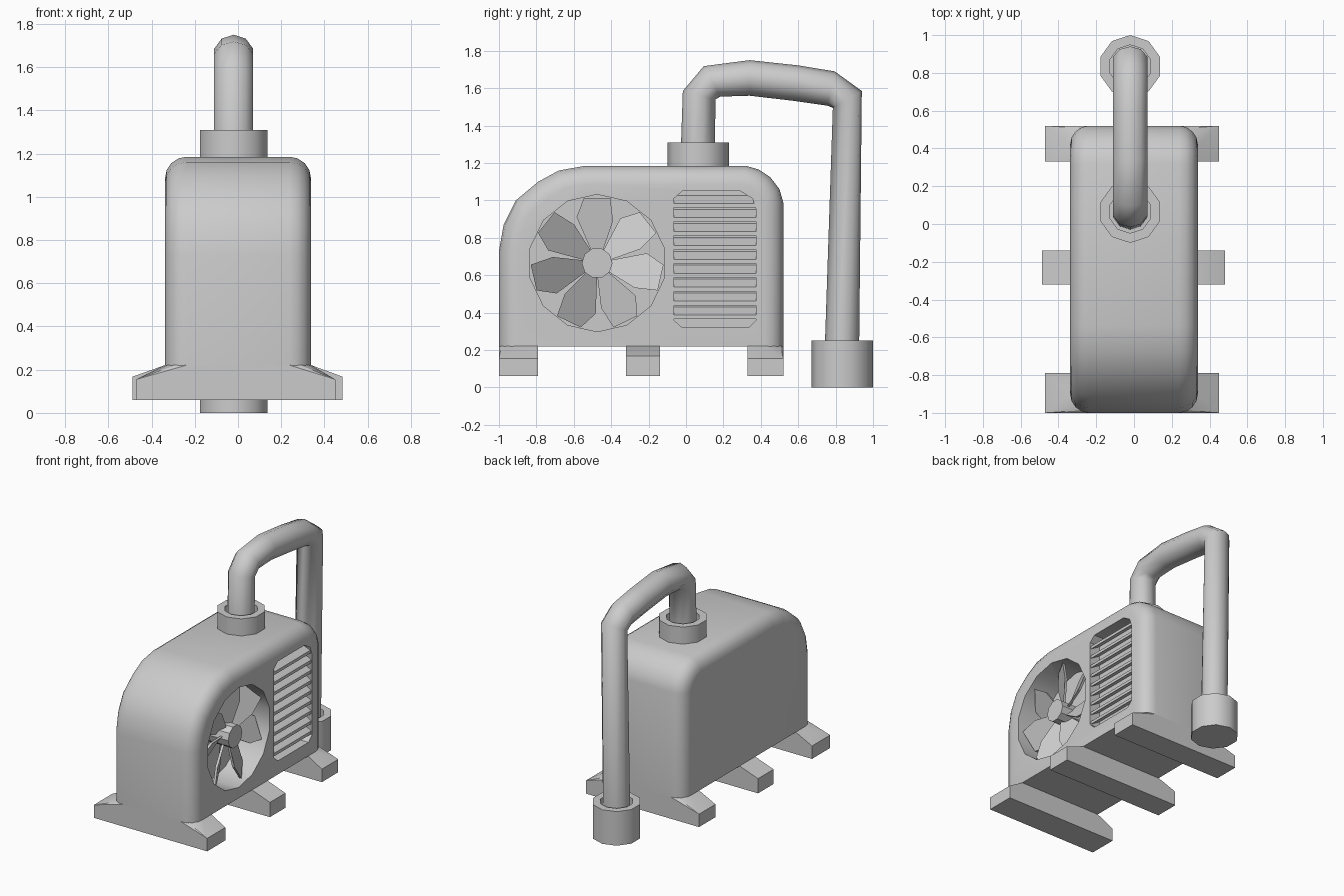
import bpy, bmesh, math
from math import sin, cos, pi
from mathutils import Vector, Matrix

if "Cube" in bpy.data.objects:
    bpy.data.objects.remove(bpy.data.objects["Cube"])

W = 0.338  # half width of the housing


def finish(name, bm, angle=40):
    bmesh.ops.recalc_face_normals(bm, faces=bm.faces)
    me = bpy.data.meshes.new(name)
    bm.to_mesh(me)
    bm.free()
    ob = bpy.data.objects.new(name, me)
    bpy.context.collection.objects.link(ob)
    smooth(ob, angle)
    return ob


def smooth(ob, angle):
    bpy.ops.object.select_all(action='DESELECT')
    ob.select_set(True)
    bpy.context.view_layer.objects.active = ob
    if angle:
        bpy.ops.object.shade_smooth_by_angle(angle=math.radians(angle))


def loft(bm, rings):
    """Bridge equal rings of points and cap both ends."""
    vs = [[bm.verts.new(p) for p in r] for r in rings]
    n = len(vs[0])
    for a, b in zip(vs, vs[1:]):
        for i in range(n):
            j = (i + 1) % n
            bm.faces.new((a[i], a[j], b[j], b[i]))
    bm.faces.new(vs[0][::-1])
    bm.faces.new(vs[-1])


def prism(bm, outline, x0, x1):
    """Extrude a (y, z) outline along x."""
    loft(bm, [[(x, y, z) for y, z in outline] for x in (x0, x1)])


def circle(r, n, phase=0.0):
    return [(r * cos(phase + 2 * pi * i / n), r * sin(phase + 2 * pi * i / n)) for i in range(n)]


# Housing: side profile extruded across, with rounded rims
profile = [(-1, .22), (-1, .73), (-.975, .87), (-.91, 1.0), (-.79, 1.1), (-.68, 1.16), (-.54, 1.185),
           (.32, 1.185), (.39, 1.165), (.45, 1.125), (.5, 1.06), (.52, .99), (.52, .22)]
bm = bmesh.new()
prism(bm, profile, -W, W)
rim = [e for e in bm.edges
       if abs(e.verts[0].co.x - e.verts[1].co.x) < 1e-5 and max(v.co.z for v in e.verts) > .3]
bmesh.ops.bevel(bm, geom=rim, offset=.1, segments=4, profile=.5, affect='EDGES', clamp_overlap=False)
body = finish("housing", bm, 0)

# Fan well and vent recess cut into the right side
FY, FZ = -.475, .665
bm = bmesh.new()
prism(bm, [(FY + a, FZ + b) for a, b in circle(.367, 14, pi / 2)], .12, .5)
well = finish("fan_well_cutter", bm, 0)
bm = bmesh.new()
prism(bm, [(-.065, .36), (-.02, .32), (.335, .32), (.375, .36), (.375, .95), (.355, 1.01),
           (.29, 1.05), (-.02, 1.05), (-.065, 1.01)], .255, .5)
recess = finish("vent_cutter", bm, 0)
for cutter in (well, recess):
    cutter.hide_render = True
    smooth(body, 0)
    mod = body.modifiers.new("cut", 'BOOLEAN')
    mod.operation = 'DIFFERENCE'
    mod.solver = 'EXACT'
    mod.object = cutter
    bpy.ops.object.modifier_apply(modifier=mod.name)
    bpy.data.objects.remove(cutter)
smooth(body, 35)

# Vent louvres, sloping down towards the outside
bm = bmesh.new()
for i in range(9):
    z = .365 + i * .0745
    prism_pts = [(.25, z + .05), (.332, z), (.332, z + .022), (.25, z + .068)]
    loft(bm, [[(x, y, zz) for x, zz in prism_pts] for y in (-.066, .376)])
finish("vent_louvres", bm, 0)

# Fan: hub plus seven pitched blades
bm = bmesh.new()
prism(bm, [(FY + a, FZ + b) for a, b in circle(.082, 10)], .11, .31)
BLADES = 7
for i in range(BLADES):
    a = pi / 2 + i * 2 * pi / BLADES

    def pt(r, da, x):
        return (x, FY + r * cos(a + da), FZ + r * sin(a + da))
    shape = [(.06, -.45, .24), (.24, -.36, .27), (.355, -.2, .28), (.355, .2, .20), (.27, .42, .17), (.06, .45, .19)]
    loft(bm, [[pt(r, da, x + t) for r, da, x in shape] for t in (0, .02)])
finish("fan", bm, 0)

# Feet: end feet flare out of the rounded corners, the middle one is a plain skid


def foot(name, top, x0, x1, y0, y1, shelf):
    bm = bmesh.new()
    pts = [(s * x, y, .221) for x, y in top for s in (-1, 1)]
    pts += [(x, y, z) for x in (x0, x1) for y in (y0, y1) for z in (.06, shelf)]
    for p in pts:
        bm.verts.new(p)
    res = bmesh.ops.convex_hull(bm, input=bm.verts)
    bmesh.ops.delete(bm, geom=list({g for g in res["geom_interior"] + res["geom_unused"]
                                    if isinstance(g, bmesh.types.BMVert)}), context='VERTS')
    bmesh.ops.dissolve_limit(bm, angle_limit=.02, verts=bm.verts, edges=bm.edges)
    finish(name, bm, 25)


def corner(y, inward, far):
    return [(W - .1, y), (W - .05, y + inward * .013), (W - .013, y + inward * .05), (W, y + inward * .1), (W, far)]


foot("front_foot", corner(-1, 1, -.79), -.47, .45, -1, -.79, .155)
foot("back_foot", corner(.52, -1, .33), -.47, .45, .33, .52, .155)
foot("middle_foot", [(W, -.32), (W, -.14)], -.487, .483, -.32, -.14, .168)

# Pipe collars: ten-sided cups
PX = -.02


def collar(name, y, z0, z1):
    bm = bmesh.new()
    loft(bm, [[(PX + a, y + b, z) for a, b in circle(r, 10, pi / 2)]
              for r, z in ((.165, z0), (.165, z1), (.113, z1), (.113, z1 - .07))])
    finish(name, bm, 40)


collar("top_collar", .065, 1.17, 1.31)
collar("ground_collar", .835, 0, .25)

# Pipe: mitred rings given by their outer and inner (y, z) points
rings = [((-.03, 1.2), (.155, 1.2)), ((-.017, 1.585), (.157, 1.54)), ((.095, 1.718), (.183, 1.555)),
         ((.34, 1.75), (.34, 1.56)), ((.6, 1.722), (.58, 1.532)), ((.795, 1.69), (.755, 1.507)),
         ((.94, 1.585), (.785, 1.495)), ((.925, .15), (.74, .15))]
bm = bmesh.new()
path = []
for o, i in rings:
    o, i = Vector((PX, *o)), Vector((PX, *i))
    mid, half = (o + i) / 2, (o - i) / 2
    path.append([mid + half * c + Vector((.095 * s, 0, 0)) for c, s in circle(1, 10)])
loft(bm, path)
finish("pipe", bm, 62)
